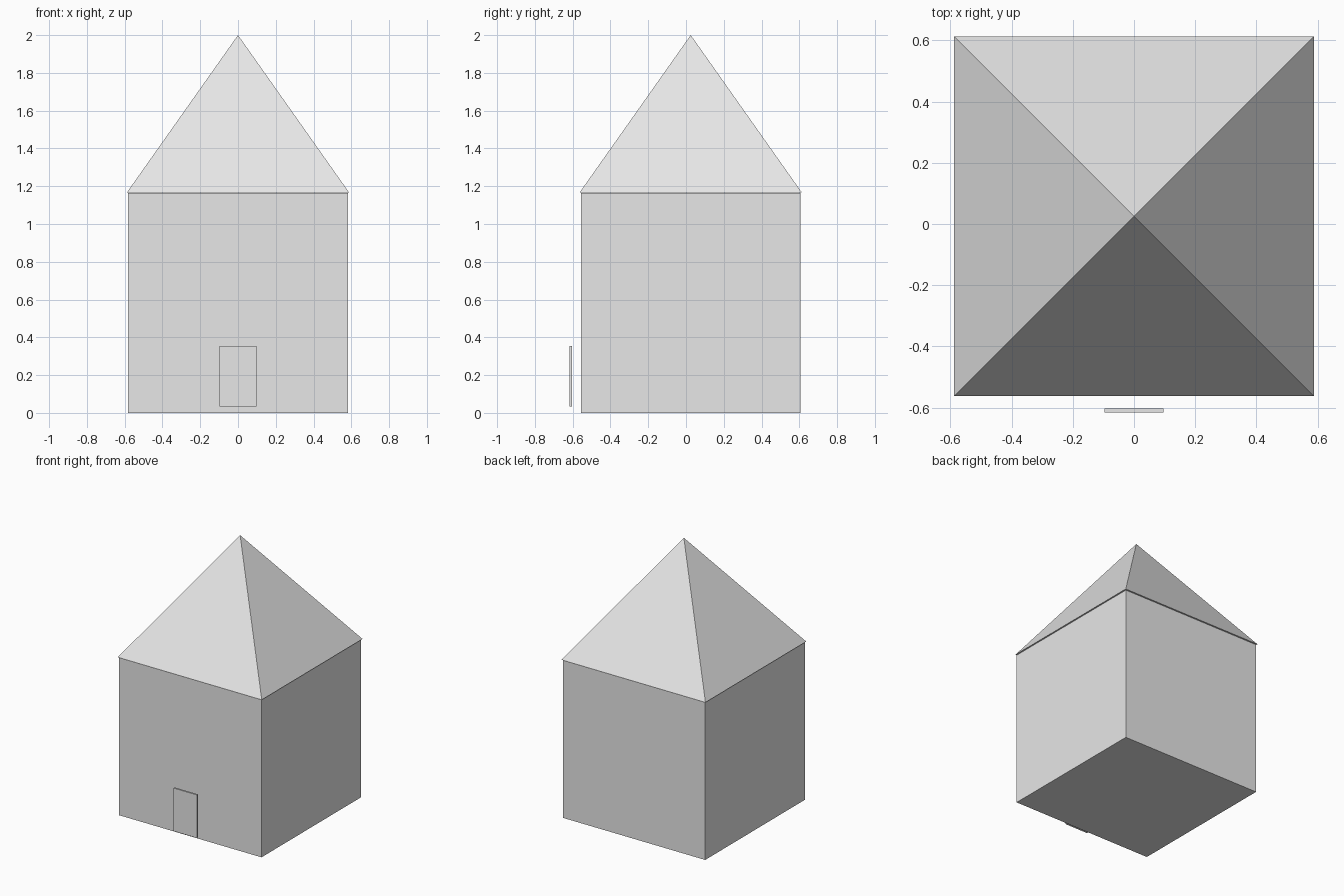
import bpy
import bmesh
from mathutils import Matrix, Vector

cube = bpy.data.objects.get("Cube")
if cube:
    bpy.data.objects.remove(cube, do_unlink=True)

# One plain grey for the whole house
grey = bpy.data.materials.new("plain_grey")
grey.use_nodes = True
colour = (0.8, 0.8, 0.8, 1.0)
grey.diffuse_color = colour
grey.node_tree.nodes["Principled BSDF"].inputs["Base Color"].default_value = colour

CENTRE_Y = 0.025
WALL = 1.163
ROOF_HALF = 0.588


def add_object(name, bm):
    bmesh.ops.recalc_face_normals(bm, faces=bm.faces)
    mesh = bpy.data.meshes.new(name)
    bm.to_mesh(mesh)
    bm.free()
    mesh.materials.append(grey)
    obj = bpy.data.objects.new(name, mesh)
    bpy.context.collection.objects.link(obj)
    return obj


def add_box(name, centre, size):
    bm = bmesh.new()
    matrix = Matrix.Translation(centre) @ Matrix.Diagonal(Vector((*size, 1)))
    bmesh.ops.create_cube(bm, size=1, matrix=matrix)
    return add_object(name, bm)


# Walls
add_box("walls", (0, CENTRE_Y, WALL / 2), (WALL, WALL, WALL))

# Door panel standing just in front of the wall
add_box("door", (0, -0.609, 0.194), (0.194, 0.013, 0.318))

# Pyramid roof with a closed base and a slight overhang
bm = bmesh.new()
corners = [bm.verts.new((sx * ROOF_HALF, CENTRE_Y + sy * ROOF_HALF, WALL + 0.004))
           for sx, sy in ((-1, -1), (1, -1), (1, 1), (-1, 1))]
apex = bm.verts.new((0, CENTRE_Y, 2))
bm.faces.new(corners)
for i in range(4):
    bm.faces.new((corners[i], corners[(i + 1) % 4], apex))
add_object("roof", bm)
